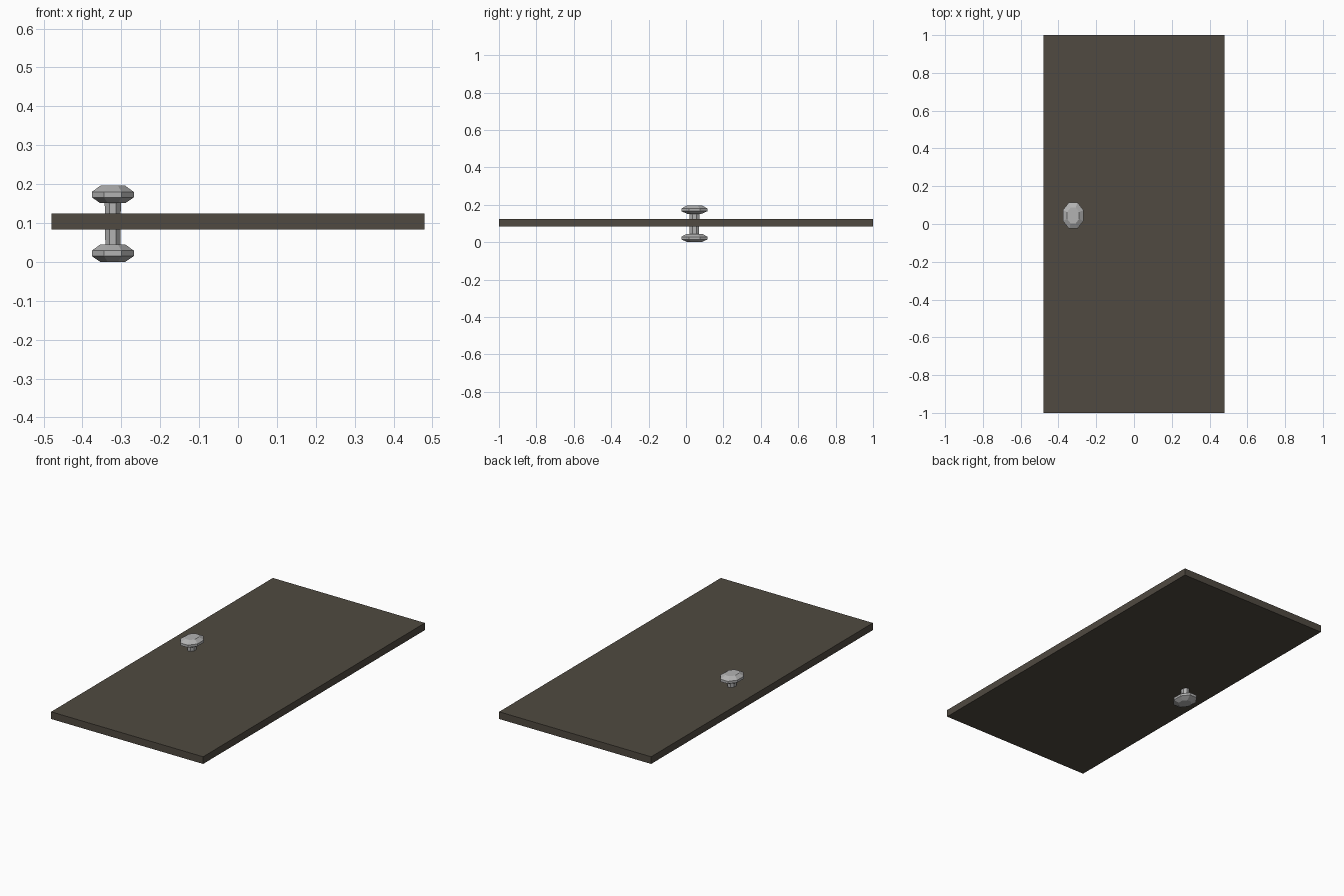
import bpy, bmesh, math

if "Cube" in bpy.data.objects:
    bpy.data.objects.remove(bpy.data.objects["Cube"])

def material(name, col):
    m = bpy.data.materials.new(name)
    m.diffuse_color = (*col, 1)
    m.use_nodes = True
    m.node_tree.nodes["Principled BSDF"].inputs["Base Color"].default_value = m.diffuse_color
    return m

wood = material("dark_wood", (0.080, 0.068, 0.052))
metal = material("grey_metal", (0.45, 0.45, 0.45))
CX, CY = -0.322, 0.045

def finish(name, bm, mat):
    bmesh.ops.recalc_face_normals(bm, faces=bm.faces)
    me = bpy.data.meshes.new(name)
    bm.to_mesh(me)
    bm.free()
    me.materials.append(mat)
    ob = bpy.data.objects.new(name, me)
    bpy.context.collection.objects.link(ob)

def loft(name, rings, mat, n=8):
    """Stack of oval rings (z, x radius, y radius), capped at both ends."""
    bm = bmesh.new()
    loops = []
    for z, rx, ry in rings:
        k = 1 / math.cos(math.pi / n)
        loops.append([bm.verts.new((
            CX + rx * k * math.cos((i + .5) * 2 * math.pi / n),
            CY + ry * k * math.sin((i + .5) * 2 * math.pi / n), z)) for i in range(n)])
    for a, b in zip(loops, loops[1:]):
        for i in range(n):
            j = (i + 1) % n
            bm.faces.new((a[i], a[j], b[j], b[i]))
    bm.faces.new(loops[0])
    bm.faces.new(loops[-1])
    finish(name, bm, mat)

# Door slab
bm = bmesh.new()
bmesh.ops.create_cube(bm, size=1)
for v in bm.verts:
    v.co = (v.co.x * 0.96, v.co.y * 2, v.co.z * 0.041 + 0.1035)
finish("door_panel", bm, wood)

# Oval faceted knobs on both faces
for name, z in (("lower_knob", 0.0), ("upper_knob", 0.151)):
    loft(name, [(z, 0.032, 0.036), (z + 0.015, 0.054, 0.070),
                (z + 0.029, 0.054, 0.070), (z + 0.045, 0.032, 0.042)], metal)

# Spindle through the door
loft("spindle", [(0.03, 0.019, 0.025), (0.165, 0.021, 0.027)], metal)
